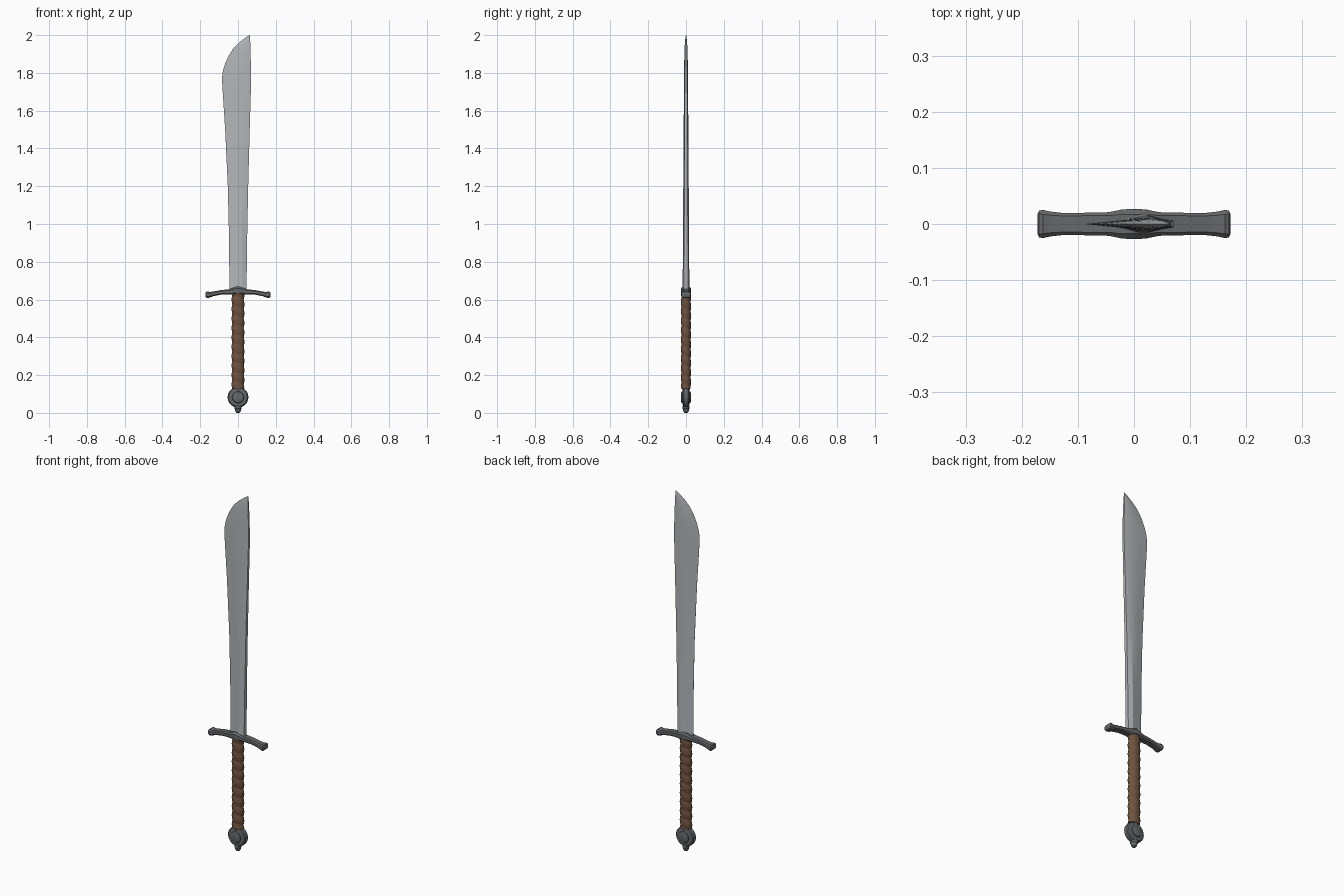
import bpy, bmesh, math

if "Cube" in bpy.data.objects:
    bpy.data.objects.remove(bpy.data.objects["Cube"])


def material(name, rgb):
    m = bpy.data.materials.new(name)
    m.diffuse_color = (*rgb, 1)
    m.use_nodes = True
    m.node_tree.nodes["Principled BSDF"].inputs["Base Color"].default_value = m.diffuse_color
    return m


STEEL = material("steel", (0.45, 0.46, 0.48))
IRON = material("dark_iron", (0.13, 0.135, 0.14))
LEATHER = material("leather", (0.16, 0.085, 0.05))


def loft(name, rings, mat, angle=30):
    """Skin a list of equal-length rings and cap both ends."""
    bm = bmesh.new()
    vs = [[bm.verts.new(p) for p in ring] for ring in rings]
    n = len(vs[0])
    for a, b in zip(vs, vs[1:]):
        for i in range(n):
            j = (i + 1) % n
            bm.faces.new((a[i], a[j], b[j], b[i]))
    bm.faces.new(vs[0][::-1])
    bm.faces.new(vs[-1])
    bmesh.ops.recalc_face_normals(bm, faces=bm.faces[:])
    me = bpy.data.meshes.new(name)
    bm.to_mesh(me)
    bm.free()
    ob = bpy.data.objects.new(name, me)
    bpy.context.collection.objects.link(ob)
    me.materials.append(mat)
    bpy.context.view_layer.objects.active = ob
    ob.select_set(True)
    bpy.ops.object.shade_smooth_by_angle(angle=math.radians(angle))
    ob.select_set(False)
    return ob


def circle(n):
    return [2 * math.pi * i / n for i in range(n)]


# Blade: (z, cutting edge x, spine x, half thickness)
stations = [(0.64, -0.045, 0.045, 0.018), (0.95, -0.048, 0.049, 0.016),
            (1.20, -0.054, 0.054, 0.0145), (1.50, -0.068, 0.062, 0.0125),
            (1.70, -0.081, 0.068, 0.011), (1.77, -0.085, 0.070, 0.0105),
            (1.81, -0.080, 0.069, 0.010), (1.85, -0.068, 0.068, 0.0095),
            (1.89, -0.050, 0.067, 0.009), (1.93, -0.025, 0.066, 0.0075),
            (1.96, 0.005, 0.065, 0.006), (1.985, 0.037, 0.064, 0.0035),
            (2.0, 0.060, 0.063, 0.001)]
section = [(0, 0.03), (0.35, 0.55), (0.72, 1), (1, 0.6)]
outline = section + [(t, -y) for t, y in reversed(section)]
loft("blade", [[(e + (s - e) * t, y * h, z) for t, y in outline]
               for z, e, s, h in stations], STEEL, 22)

# Crossguard: (x, bottom z, top z, half depth), mirrored across x
half = [(0, 0.624, 0.670, 0.027), (0.02, 0.625, 0.664, 0.026),
        (0.045, 0.627, 0.655, 0.021), (0.09, 0.626, 0.650, 0.020),
        (0.13, 0.618, 0.643, 0.020), (0.148, 0.611, 0.640, 0.022),
        (0.162, 0.608, 0.643, 0.025), (0.169, 0.611, 0.640, 0.024),
        (0.172, 0.617, 0.634, 0.018)]
rings = []
for x, b, t, d in [(-x, b, t, d) for x, b, t, d in half[:0:-1]] + half:
    c = 0.22 * (t - b)
    rings.append([(x, -d, b + c), (x, -d + c, b), (x, d - c, b), (x, d, b + c),
                  (x, d, t - c), (x, d - c, t), (x, -d + c, t), (x, -d, t - c)])
loft("crossguard", rings, IRON)

# Grip: oval handle with a spiral leather wrap
rings = []
for k in range(121):
    z = 0.13 + 0.505 * k / 120
    ring = []
    for a in circle(28):
        w = 0.88 + 0.12 * abs(math.sin(math.pi * z / 0.05 + a / 2))
        ring.append((0.034 * w * math.cos(a), 0.027 * w * math.sin(a), z))
    rings.append(ring)
loft("grip", rings, LEATHER, 40)

# Pommel: stepped disc facing front and back
side = [(0.024, 0.0255), (0.029, 0.0235), (0.031, 0.019), (0.036, 0.018),
        (0.049, 0.016), (0.054, 0.011)]
disc = [(r, -y) for r, y in side] + [(0.055, 0)] + side[::-1]
loft("pommel", [[(r * math.cos(a), y, 0.083 + r * math.sin(a)) for a in circle(32)]
                for r, y in disc], IRON)


def upright(name, profile):
    loft(name, [[(r * math.cos(a), r * math.sin(a), z) for a in circle(20)]
                for r, z in profile], IRON)


# Neck above the pommel and rivet nut below it
upright("pommel_neck", [(0.018, 0.11), (0.020, 0.125), (0.024, 0.132), (0.024, 0.138)])
upright("pommel_nut", [(0.006, 0.0), (0.012, 0.004), (0.015, 0.012), (0.016, 0.018),
                       (0.019, 0.022), (0.019, 0.034), (0.014, 0.042)])
